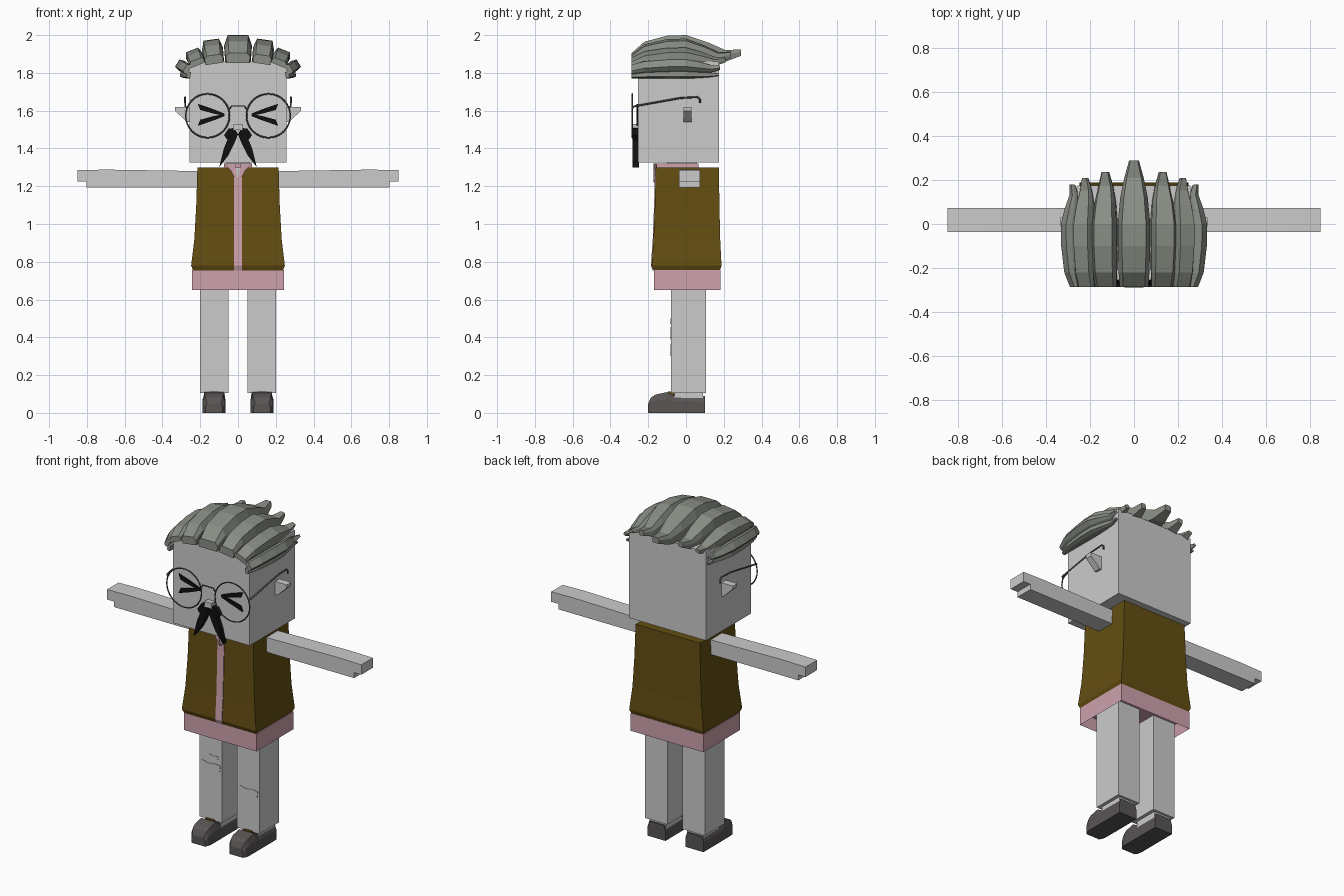
import bpy, bmesh, math
from mathutils import Vector

cube = bpy.data.objects.get("Cube")
if cube:
    bpy.data.objects.remove(cube, do_unlink=True)


def material(name, r, g, b):
    m = bpy.data.materials.new(name)
    m.use_nodes = True
    m.diffuse_color = (r, g, b, 1)
    m.node_tree.nodes["Principled BSDF"].inputs["Base Color"].default_value = (r, g, b, 1)
    return m


SKIN = material("pale grey", 0.6, 0.6, 0.6)
BROWN = material("olive brown", 0.125, 0.075, 0.006)
PINK = material("dusty pink", 0.62, 0.36, 0.42)
HAIR = material("ash hair", 0.25, 0.27, 0.235)
SHOE = material("dark leather", 0.1, 0.09, 0.09)
BLACK = material("black", 0.005, 0.005, 0.005)
METAL = material("glasses grey", 0.09, 0.09, 0.09)


def loft(name, rings, mat):
    """Skin equal-sized rings of points and cap both ends."""
    bm = bmesh.new()
    loops = [[bm.verts.new(p) for p in ring] for ring in rings]
    n = len(loops[0])
    for a, b in zip(loops, loops[1:]):
        for i in range(n):
            j = (i + 1) % n
            bm.faces.new((a[i], a[j], b[j], b[i]))
    bm.faces.new(loops[0])
    bm.faces.new(loops[-1])
    bmesh.ops.recalc_face_normals(bm, faces=bm.faces)
    me = bpy.data.meshes.new(name)
    bm.to_mesh(me)
    bm.free()
    me.materials.append(mat)
    ob = bpy.data.objects.new(name, me)
    bpy.context.collection.objects.link(ob)
    return ob


def box(name, x, y, z, mat):
    def rect(h):
        return [(x[0], y[0], h), (x[1], y[0], h), (x[1], y[1], h), (x[0], y[1], h)]
    return loft(name, [rect(z[0]), rect(z[1])], mat)


def front_plate(name, outline, y0, y1, mat, s=1):
    """Extrude an (x, z) outline along y, optionally mirrored."""
    return loft(name, [[(s * x, y, z) for x, z in outline] for y in (y0, y1)], mat)


def wire(name, points, radius, mat):
    cu = bpy.data.curves.new(name, "CURVE")
    cu.dimensions = "3D"
    cu.bevel_depth = radius
    cu.bevel_resolution = 1
    cu.use_fill_caps = True
    sp = cu.splines.new("POLY")
    sp.points.add(len(points) - 1)
    for p, co in zip(sp.points, points):
        p.co = (*co, 1)
    cu.materials.append(mat)
    ob = bpy.data.objects.new(name, cu)
    bpy.context.collection.objects.link(ob)


# Head, neck and nose
box("head", (-.257, .257), (-.255, .175), (1.325, 1.86), SKIN)
box("neck", (-.06, .06), (-.1, .055), (1.28, 1.33), SKIN)
box("nose", (-.023, .023), (-.287, -.25), (1.497, 1.53), SKIN)

# Jacket: flared box with a turned-in hem; rows are z, half width, front, back
JACKET = [(.755, .238, -.172, .18), (.78, .248, -.182, .188), (.92, .231, -.172, .181),
          (1.1, .221, -.165, .177), (1.298, .215, -.16, .174)]
loft("jacket", [[(-w, f, z), (w, f, z), (w, b, z), (-w, b, z)] for z, w, f, b in JACKET], BROWN)

# Shirt: front strip, collar and a hem hollowed from below
loft("shirt_front", [[(-.022, f - .004, z), (.022, f - .004, z), (.022, f + .02, z), (-.022, f + .02, z)]
                     for z, w, f, b in JACKET], PINK)
box("collar", (-.075, .075), (-.155, .067), (1.29, 1.32), PINK)
front_plate("throat", [(-.022, 1.3), (.022, 1.3), (0, 1.24)], -.168, -.155, SKIN)
hem = box("shirt_hem", (-.243, .243), (-.17, .182), (.65, .757), PINK)
bm = bmesh.new()
bm.from_mesh(hem.data)
bottom = min(bm.faces, key=lambda f: f.calc_center_median().z)
bmesh.ops.inset_region(bm, faces=[bottom], thickness=.018)
for v in bottom.verts:
    v.co.z += .07
bm.to_mesh(hem.data)
bm.free()

# Glasses bridge
wire("glasses_bridge", [(-.047, -.283, 1.605), (-.035, -.286, 1.625),
                        (.035, -.286, 1.625), (.047, -.283, 1.605)], .004, METAL)

# Hair strand stations: y, lower height, upper height, width factor
STATIONS = [(-.288, -.008, .045, .88), (-.22, 0, .105, .95), (-.1, 0, .137, 1), (0, 0, .14, 1),
            (.12, 0, .1, .85), (.21, 0, .06, .6), (.29, .03, .065, .3)]


def strand(name, cx, cz, angle, half, height, back):
    a = math.radians(angle)
    out = Vector((math.sin(a), 0, math.cos(a)))
    side = Vector((math.cos(a), 0, -math.sin(a)))
    rings = []
    for y, low, high, w in STATIONS:
        y = y * back / .29 if y > 0 else y
        low, high, w = low * height / .14, high * height / .14, w * half
        mid = low + (high - low) * .6
        section = [(-w * .92, low), (w * .92, low), (w, mid), (w * .74, high), (-w * .74, high), (-w, mid)]
        rings.append([Vector((cx, y, cz)) + side * u + out * v for u, v in section])
    loft(name, rings, HAIR)


strand("hair_middle", 0, 1.86, 0, .074, .14, .29)

for s, tag in ((1, "left"), (-1, "right")):
    # Hair strands fanning down the side
    strand("hair_upper_" + tag, s * .125, 1.855, s * 8, .056, .122, .238)
    strand("hair_outer_" + tag, s * .213, 1.845, s * 22, .046, .082, .21)
    strand("hair_temple_" + tag, s * .262, 1.815, s * 58, .03, .07, .18)
    strand("hair_side_" + tag, s * .254, 1.788, s * 82, .02, .052, .175)

    # Ear, a wedge sloping in underneath
    front_plate("ear_" + tag, [(.25, 1.62), (.335, 1.62), (.332, 1.598), (.27, 1.54), (.25, 1.54)],
                -.012, .03, SKIN, s)

    # Squeezed-shut eye strokes
    for part, d in (("upper", 1), ("lower", -1)):
        front_plate(f"eye_{part}_{tag}", [(.07, 1.578 + d * .006), (.075, 1.578 - d * .004), (.13, 1.578 + d * .007),
                    (.2, 1.578 + d * .026), (.213, 1.578 + d * .058), (.13, 1.578 + d * .03)],
                    -.263, -.25, BLACK, s)

    # Moustache half
    front_plate("moustache_" + tag, [(0, 1.475), (.02, 1.508), (.05, 1.505), (.074, 1.47), (.056, 1.445),
                (.075, 1.4), (.1, 1.3), (.05, 1.365), (.02, 1.425)], -.284, -.25, BLACK, s)

    # Glasses rim and temple arm
    bpy.ops.mesh.primitive_torus_add(location=(s * .161, -.284, 1.573), rotation=(math.pi / 2, 0, 0),
                                     major_radius=.116, minor_radius=.004,
                                     major_segments=32, minor_segments=6)
    rim = bpy.context.object
    rim.name = "glasses_rim_" + tag
    rim.data.materials.append(METAL)
    bpy.ops.object.shade_smooth_by_angle()
    wire("glasses_arm_" + tag, [(s * .27, -.284, 1.615), (s * .28, -.275, 1.623), (s * .28, -.03, 1.667),
                                (s * .28, .06, 1.672), (s * .28, .074, 1.66), (s * .28, .074, 1.64)],
         .005, METAL)

    # Collar flap
    front_plate("collar_flap_" + tag, [(.015, 1.32), (.075, 1.32), (.04, 1.285), (.004, 1.22), (.004, 1.24)],
                -.172, -.15, PINK, s)

    # Arm with a step under the fingertips
    front_plate("arm_" + tag, [(.2, 1.28), (.7, 1.288), (.85, 1.285), (.85, 1.225), (.802, 1.225),
                               (.802, 1.192), (.2, 1.192)], -.037, .073, SKIN, s)

    # Leg, ankle and shoe
    lo, hi = sorted((s * .05, s * .2))
    box("leg_" + tag, (lo, hi), (-.08, .105), (.105, .7), SKIN)
    box("ankle_" + tag, (lo + .02, hi - .02), (-.06, .09), (.06, .11), SKIN)
    shoe = []
    for y, top, w in ((-.2, .05, .045), (-.185, .082, .055), (-.16, .097, .06), (-.1, .11, .06),
                      (-.07, .092, .06), (.1, .09, .06)):
        shoe.append([(s * .127 + u * w, y, z) for u, z in
                     ((-1, 0), (1, 0), (1, top * .65), (.82, top), (-.82, top), (-1, top * .65))])
    loft("shoe_" + tag, shoe, SHOE)
    box("shoe_tongue_" + tag, (s * .127 - .025, s * .127 + .025), (-.095, -.06), (.09, .112), BROWN)

# Ragged knee patches
PATCH = [(-.07, .02), (-.055, .03), (-.02, .02), (.03, .025), (.065, .022), (.06, -.015),
         (.035, -.03), (0, -.036), (-.045, -.03), (-.06, 0)]
for name, x, z, k in (("knee_patch_right", -.125, .425, 1), ("knee_patch_left", .125, .337, 1),
                      ("small_patch_right", -.105, .487, .45)):
    front_plate(name, [(x + u * k, z + v * k) for u, v in PATCH], -.083, -.078, SKIN)
